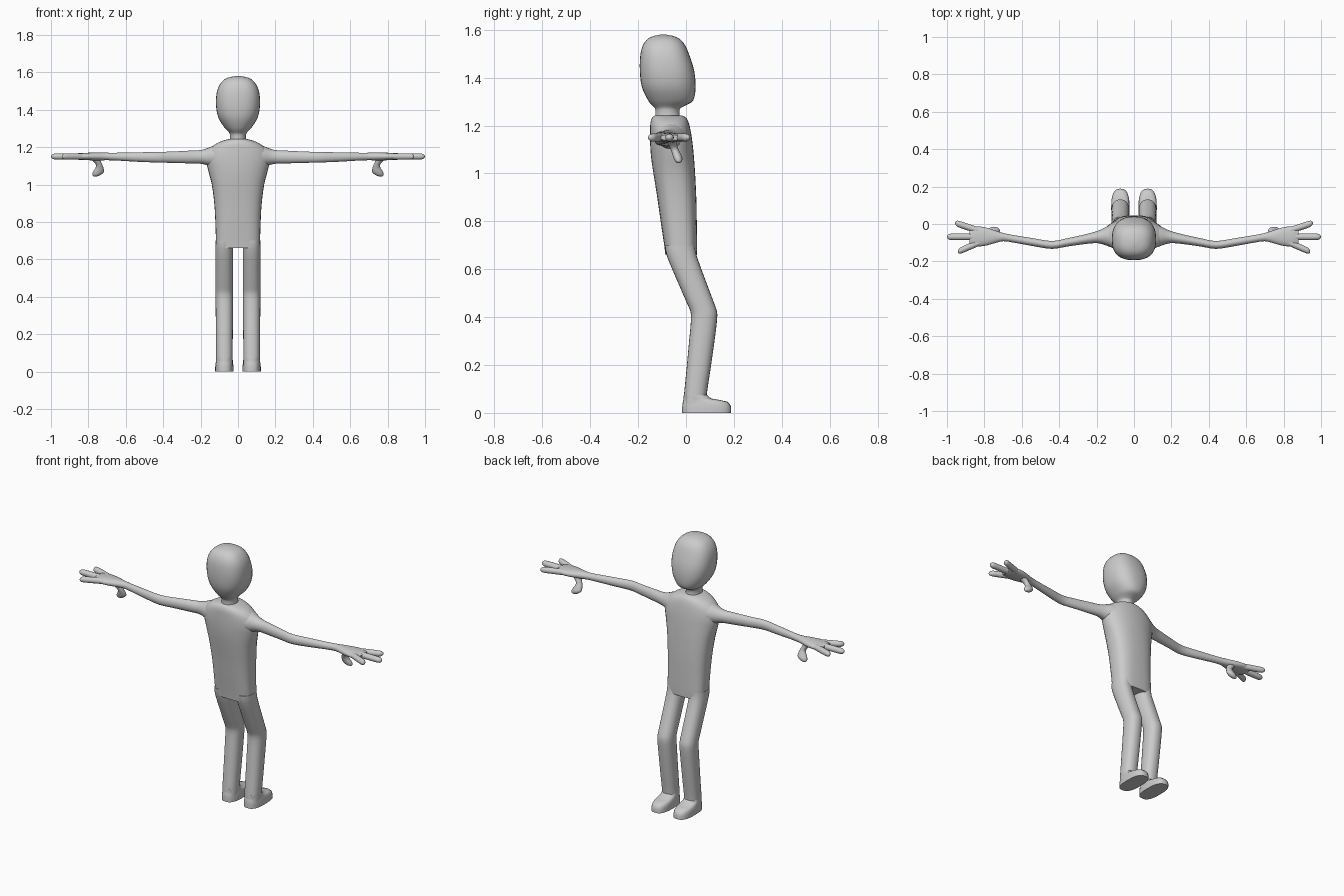
import bpy, bmesh, math
from mathutils import Vector

grey = bpy.data.materials.new("plain grey")
grey.diffuse_color = (0.6, 0.6, 0.6, 1)


def smooth_sections(rows, steps):
    """Catmull-Rom interpolation of loft sections."""
    if steps < 2:
        return rows
    out = []
    for i in range(len(rows) - 1):
        p0, p1 = rows[max(i - 1, 0)], rows[i]
        p2, p3 = rows[i + 1], rows[min(i + 2, len(rows) - 1)]
        for k in range(steps):
            t = k / steps
            out.append([0.5 * (2 * b + (c - a) * t + (2 * a - 5 * b + 4 * c - d) * t * t
                               + (3 * b - a - 3 * c + d) * t ** 3)
                        for a, b, c, d in zip(p0, p1, p2, p3)])
    out.append(rows[-1])
    return out


def loft(name, rows, axis="z", steps=3, sides=24, mirror=False, angle=50):
    """Skin rounded sections: centre x, y, z, two half sizes, squareness."""
    bm = bmesh.new()
    rings = []
    for x, y, z, a, b, n in smooth_sections(rows, steps):
        a, b = max(a, 0.002), max(b, 0.002)
        ring = []
        for i in range(sides):
            t = math.tau * i / sides
            c, s = math.cos(t), math.sin(t)
            u = a * math.copysign(abs(c) ** (2 / n), c)
            v = b * math.copysign(abs(s) ** (2 / n), s)
            off = Vector((u, v, 0)) if axis == "z" else Vector((0, u, v))
            ring.append(bm.verts.new(Vector((x, y, z)) + off))
        rings.append(ring)
    for r, q in zip(rings, rings[1:]):
        for i in range(sides):
            j = (i + 1) % sides
            bm.faces.new((r[i], r[j], q[j], q[i]))
    bm.faces.new(rings[0])
    bm.faces.new(rings[-1])
    bmesh.ops.recalc_face_normals(bm, faces=bm.faces)
    me = bpy.data.meshes.new(name)
    bm.to_mesh(me)
    bm.free()
    me.materials.append(grey)
    ob = bpy.data.objects.new(name, me)
    bpy.context.collection.objects.link(ob)
    if mirror:
        ob.modifiers.new("mirror", "MIRROR")
    bpy.ops.object.select_all(action="DESELECT")
    ob.select_set(True)
    bpy.context.view_layer.objects.active = ob
    bpy.ops.object.shade_smooth_by_angle(angle=math.radians(angle))
    return ob


def upright(rows, x=0.0):
    """Rows of height, back y, front y, half width, squareness."""
    return [(x, (y0 + y1) / 2, z, hw, (y1 - y0) / 2, n) for z, y0, y1, hw, n in rows]


# head and neck
loft("head", upright([
    (1.215, -0.130, -0.020, 0.046, 2.0),
    (1.265, -0.128, -0.028, 0.043, 2.0),
    (1.283, -0.140, -0.005, 0.052, 2.2),
    (1.305, -0.158, 0.030, 0.073, 2.3),
    (1.36, -0.184, 0.040, 0.106, 2.4),
    (1.43, -0.193, 0.034, 0.118, 2.5),
    (1.50, -0.190, 0.012, 0.112, 2.5),
    (1.545, -0.175, -0.010, 0.090, 2.5),
    (1.57, -0.148, -0.040, 0.058, 2.3),
    (1.58, -0.108, -0.082, 0.012, 2.0)]), sides=32)

# torso with sloping shoulders and a flat hem
loft("torso", upright([
    (0.66, -0.086, 0.045, 0.116, 3.0),
    (0.70, -0.091, 0.046, 0.118, 3.0),
    (0.80, -0.106, 0.045, 0.121, 2.8),
    (0.90, -0.120, 0.043, 0.127, 2.7),
    (1.00, -0.136, 0.038, 0.140, 2.5),
    (1.07, -0.146, 0.033, 0.158, 2.2),
    (1.13, -0.150, 0.027, 0.170, 2.1),
    (1.18, -0.150, 0.019, 0.160, 2.1),
    (1.215, -0.148, 0.010, 0.122, 2.2),
    (1.235, -0.140, -0.002, 0.080, 2.2),
    (1.243, -0.128, -0.020, 0.050, 2.0)]), sides=32)

# arms and palms
loft("arm_and_palm", [
    (0.08, -0.062, 1.150, 0.075, 0.070, 2.2),
    (0.13, -0.064, 1.150, 0.058, 0.058, 2.1),
    (0.19, -0.069, 1.148, 0.034, 0.038, 2.0),
    (0.26, -0.081, 1.147, 0.026, 0.034, 2.0),
    (0.36, -0.099, 1.146, 0.022, 0.030, 2.0),
    (0.44, -0.112, 1.146, 0.021, 0.028, 2.0),
    (0.54, -0.097, 1.147, 0.021, 0.025, 2.0),
    (0.64, -0.080, 1.149, 0.020, 0.021, 2.0),
    (0.70, -0.070, 1.150, 0.022, 0.020, 2.0),
    (0.75, -0.068, 1.150, 0.036, 0.021, 2.2),
    (0.80, -0.067, 1.150, 0.050, 0.020, 2.3),
    (0.85, -0.067, 1.150, 0.053, 0.018, 2.3),
    (0.88, -0.067, 1.150, 0.042, 0.012, 2.2)],
    axis="x", sides=20, mirror=True)

# three fingers on each hand
for name, root, tip in (("front_finger", (0.81, -0.042), (0.957, 0.006)),
                        ("middle_finger", (0.83, -0.068), (1.0, -0.069)),
                        ("back_finger", (0.81, -0.092), (0.942, -0.148))):
    rows = []
    for t, r in ((0, 0.017), (0.4, 0.018), (0.7, 0.018), (0.88, 0.017),
                 (0.96, 0.012), (1.0, 0.003)):
        rows.append((root[0] + (tip[0] - root[0]) * t,
                     root[1] + (tip[1] - root[1]) * t, 1.15, r, r * 0.95, 2.0))
    loft(name, rows, axis="x", steps=2, sides=14, mirror=True)

# thumbs hanging below the palms
loft("thumb", [
    (0.775, -0.064, 1.150, 0.032, 0.024, 2.0),
    (0.757, -0.058, 1.128, 0.022, 0.020, 2.0),
    (0.742, -0.050, 1.105, 0.017, 0.017, 2.0),
    (0.741, -0.041, 1.085, 0.023, 0.018, 2.0),
    (0.747, -0.034, 1.066, 0.029, 0.019, 2.0),
    (0.757, -0.031, 1.050, 0.021, 0.014, 2.0),
    (0.763, -0.030, 1.043, 0.006, 0.004, 2.0)], sides=14, mirror=True)

# legs, bent at the knee
loft("leg", upright([
    (0.70, -0.088, 0.038, 0.046, 2.3),
    (0.655, -0.080, 0.045, 0.047, 2.3),
    (0.55, -0.036, 0.083, 0.047, 2.3),
    (0.46, 0.003, 0.117, 0.047, 2.3),
    (0.425, 0.018, 0.129, 0.047, 2.3),
    (0.39, 0.021, 0.130, 0.047, 2.3),
    (0.30, 0.013, 0.119, 0.046, 2.3),
    (0.18, 0.002, 0.102, 0.045, 2.3),
    (0.08, -0.008, 0.087, 0.044, 2.3),
    (0.03, -0.011, 0.085, 0.044, 2.3)], x=0.073), steps=2, mirror=True)

# feet with flat soles and rounded toes
loft("foot", upright([
    (0.0, -0.016, 0.189, 0.049, 2.7),
    (0.022, -0.016, 0.189, 0.049, 2.7),
    (0.036, -0.015, 0.184, 0.048, 2.7),
    (0.047, -0.013, 0.172, 0.046, 2.6),
    (0.054, -0.011, 0.140, 0.045, 2.4),
    (0.060, -0.011, 0.105, 0.045, 2.3),
    (0.075, -0.009, 0.088, 0.044, 2.3)], x=0.073), steps=1, mirror=True)
